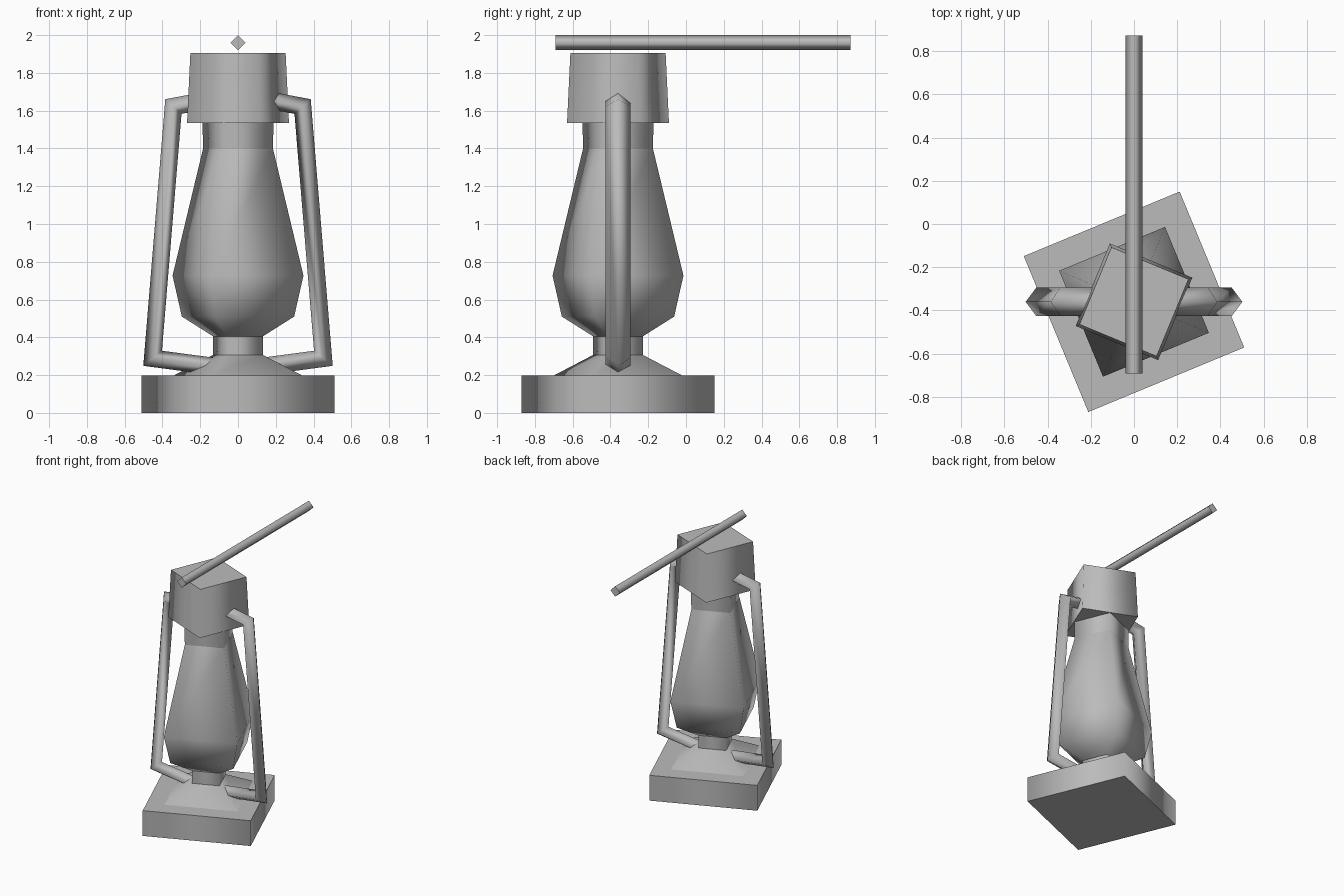
import bpy, bmesh, math
from mathutils import Vector

if "Cube" in bpy.data.objects:
    bpy.data.objects.remove(bpy.data.objects["Cube"], do_unlink=True)

GREY = (0.5, 0.5, 0.5, 1)
metal = bpy.data.materials.new("plain grey")
metal.use_nodes = True
metal.diffuse_color = GREY
metal.node_tree.nodes["Principled BSDF"].inputs["Base Color"].default_value = GREY

AXIS_Y = -0.36  # the lantern stands off centre, under the rod


def skin(name, rings, sharp):
    """Join rings of points into a closed, smooth solid; the listed rings stay crisp."""
    bm = bmesh.new()
    loops = [[bm.verts.new(p) for p in ring] for ring in rings]
    for a, b in zip(loops, loops[1:]):
        for i in range(len(a)):
            j = (i + 1) % len(a)
            bm.faces.new((a[i], a[j], b[j], b[i]))
    bm.faces.new(loops[0])
    bm.faces.new(loops[-1])
    bmesh.ops.recalc_face_normals(bm, faces=bm.faces)
    for f in bm.faces:
        f.smooth = True
    for k in sharp:
        ring = loops[k]
        for i in range(len(ring)):
            edge = bm.edges.get((ring[i - 1], ring[i]))
            edge.smooth = False
    mesh = bpy.data.meshes.new(name)
    bm.to_mesh(mesh)
    bm.free()
    mesh.materials.append(metal)
    obj = bpy.data.objects.new(name, mesh)
    bpy.context.collection.objects.link(obj)
    return obj


def lathe(name, profile, turn, sharp):
    """Four-sided turned part from (radius, height) pairs."""
    angles = [math.radians(turn + 90 * i) for i in range(4)]
    rings = [[(r * math.cos(a), AXIS_Y + r * math.sin(a), z) for a in angles]
             for r, z in profile]
    return skin(name, rings, sharp)


def diamond_tube(name, path, half_thick, half_wide):
    """Mitred diamond bar along an (x, z) path."""
    pts = [Vector(p) for p in path]
    dirs = [(b - a).normalized() for a, b in zip(pts, pts[1:])]
    rings = []
    for i, p in enumerate(pts):
        d0, d1 = dirs[max(i - 1, 0)], dirs[min(i, len(dirs) - 1)]
        tangent = (d0 + d1).normalized()
        side = Vector((-tangent.y, tangent.x)) * half_thick / tangent.dot(d1)
        rings.append([(p.x + side.x, AXIS_Y, p.y + side.y),
                      (p.x, AXIS_Y + half_wide, p.y),
                      (p.x - side.x, AXIS_Y, p.y - side.y),
                      (p.x, AXIS_Y - half_wide, p.y)])
    return skin(name, rings, (0, len(pts) - 1))


# Base slab with the sloped foot, stem, glass and collar
lathe("base", [(0.552, 0), (0.552, 0.197), (0.37, 0.197), (0.142, 0.307)],
      67.5, (0, 1, 2, 3))
lathe("stem", [(0.142, 0.29), (0.142, 0.41)], 67.5, (0, 1))
lathe("glass", [(0.142, 0.405), (0.322, 0.51), (0.375, 0.727), (0.2, 1.4)],
      67.5, (0, 3))
lathe("collar", [(0.2, 1.4), (0.205, 1.58)], 67.5, (0, 1))

# Cap, turned against the body
lathe("cap", [(0.292, 1.535), (0.273, 1.905)], 22.5, (0, 1))

# Side arms
for side, label in ((1, "left"), (-1, "right")):
    path = [(0.12, 0.245), (0.452, 0.289), (0.342, 1.622), (0.15, 1.658)]
    diamond_tube(label + "_side_arm", [(side * x, z) for x, z in path], 0.046, 0.066)

# Carrying rod above the cap
R = 0.04
rod_rings = [[(R, y, 2 - R), (0, y, 2), (-R, y, 2 - R), (0, y, 2 - 2 * R)]
             for y in (-0.692, 0.872)]
skin("carrying_rod", rod_rings, (0, 1))
